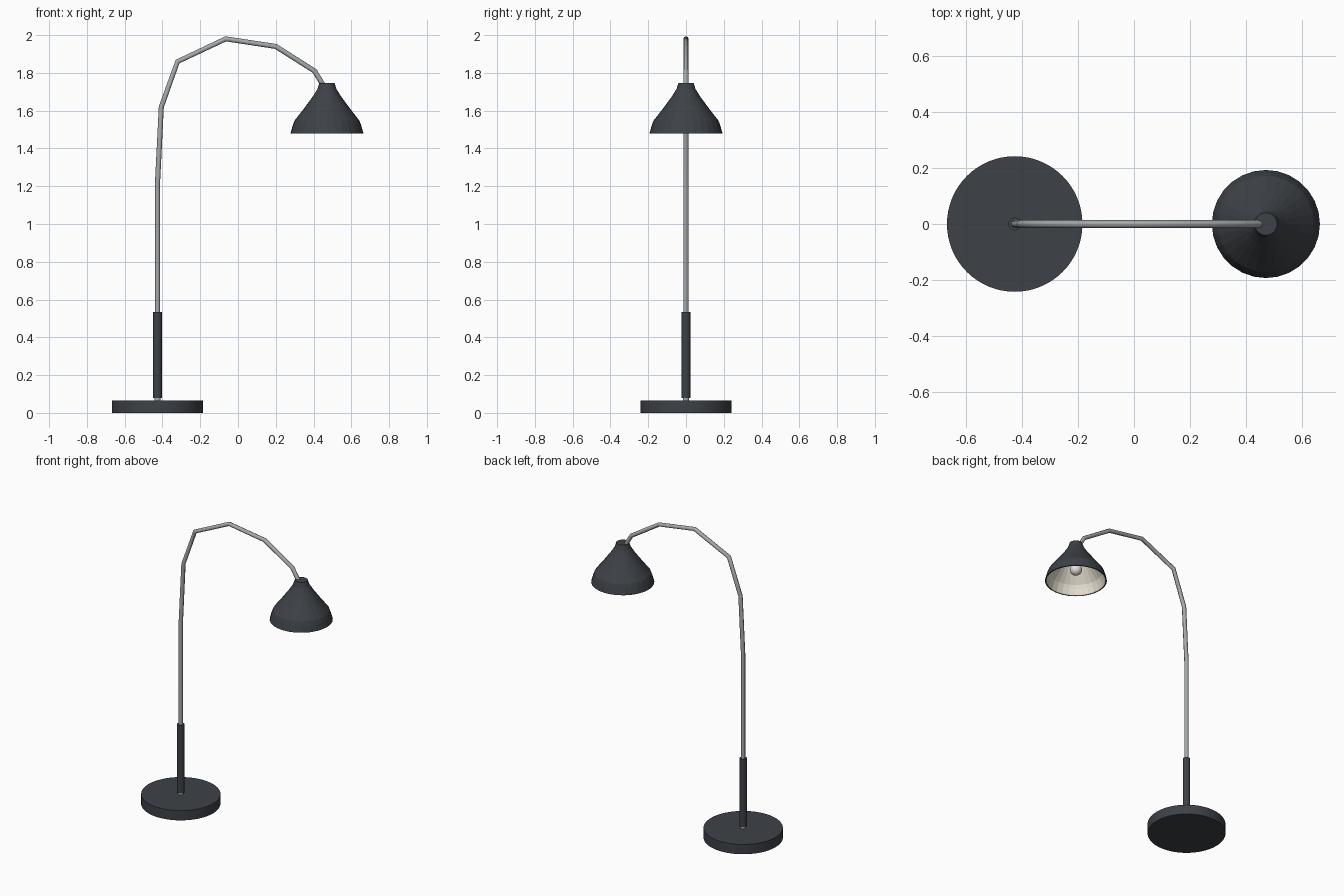
import bpy, bmesh, math

cube = bpy.data.objects.get("Cube")
if cube:
    bpy.data.objects.remove(cube, do_unlink=True)


def material(name, color, metallic=0.0, roughness=0.6):
    m = bpy.data.materials.new(name)
    m.use_nodes = True
    m.diffuse_color = (*color, 1)
    shader = m.node_tree.nodes["Principled BSDF"]
    shader.inputs["Base Color"].default_value = (*color, 1)
    shader.inputs["Metallic"].default_value = metallic
    shader.inputs["Roughness"].default_value = roughness
    return m


charcoal = material("charcoal paint", (0.047, 0.053, 0.062))
steel = material("brushed steel", (0.38, 0.40, 0.41))
cream = material("cream lining", (0.80, 0.75, 0.64))
glass = material("bulb white", (0.78, 0.75, 0.70))


def finish(obj, angle=None):
    bpy.ops.object.select_all(action="DESELECT")
    obj.select_set(True)
    bpy.context.view_layer.objects.active = obj
    if angle:
        bpy.ops.object.shade_smooth_by_angle(angle=math.radians(angle))


def lathe(name, x, profile, sides, mats, smooth=30, lining_from=None):
    """Revolve (radius, z) points about a vertical axis at x."""
    bm = bmesh.new()
    rings = []
    for r, z in profile:
        if r == 0:
            rings.append([bm.verts.new((x, 0, z))] * sides)
        else:
            turn = [2 * math.pi * i / sides for i in range(sides)]
            rings.append([bm.verts.new((x + r * math.cos(a), r * math.sin(a), z)) for a in turn])
    for k, (low, high) in enumerate(zip(rings, rings[1:])):
        for i in range(sides):
            j = (i + 1) % sides
            corners = list(dict.fromkeys((low[i], low[j], high[j], high[i])))
            face = bm.faces.new(corners)
            face.material_index = int(lining_from is not None and k >= lining_from)
    bmesh.ops.recalc_face_normals(bm, faces=bm.faces)
    mesh = bpy.data.meshes.new(name)
    bm.to_mesh(mesh)
    bm.free()
    for m in mats:
        mesh.materials.append(m)
    obj = bpy.data.objects.new(name, mesh)
    bpy.context.collection.objects.link(obj)
    finish(obj, smooth)
    return obj


def cylinder(name, x, radius, bottom, top, sides, mat):
    return lathe(name, x, [(0, bottom), (radius, bottom), (radius, top), (0, top)], sides, [mat])


POST_X, SHADE_X = -0.426, 0.471

# Foot, collar and handle
cylinder("base", POST_X, 0.242, 0, 0.066, 64, charcoal)
cylinder("collar", POST_X, 0.017, 0.06, 0.085, 16, steel)
cylinder("handle", POST_X, 0.023, 0.08, 0.535, 20, charcoal)

# Bent arm
path = [(POST_X, 0.07), (POST_X, 1.22), (-0.406, 1.62), (-0.32, 1.86), (-0.065, 1.98),
        (0.2, 1.94), (0.405, 1.81), (0.466, 1.71)]
curve = bpy.data.curves.new("arm", "CURVE")
curve.dimensions = "3D"
curve.bevel_depth = 0.0135
curve.bevel_resolution = 2
curve.use_fill_caps = True
spline = curve.splines.new("POLY")
spline.points.add(len(path) - 1)
for point, (x, z) in zip(spline.points, path):
    point.co = (x, 0, z, 1)
curve.materials.append(steel)
arm = bpy.data.objects.new("arm", curve)
bpy.context.collection.objects.link(arm)
finish(arm)
bpy.ops.object.convert(target="MESH")
finish(bpy.context.object, 50)

# Shade with a cream lining
outer = [(0, 1.747), (0.04, 1.747), (0.05, 1.715), (0.075, 1.675), (0.125, 1.607),
         (0.172, 1.547), (0.182, 1.52), (0.193, 1.48)]
wall = 0.008
inner = [(r - wall, z - wall / 2) for r, z in reversed(outer[1:-1])]
lining = [(0.193 - wall, 1.48)] + inner + [(0, inner[-1][1])]
lathe("shade", SHADE_X, outer + lining, 28, [charcoal, cream], smooth=None, lining_from=len(outer))

# Bulb and its socket
cylinder("bulb_socket", SHADE_X, 0.02, 1.59, 1.73, 16, charcoal)
arc = [math.pi * i / 10 for i in range(11)]
bulb = [(0.038 * math.sin(a) if 0 < i < 10 else 0, 1.56 - 0.038 * math.cos(a)) for i, a in enumerate(arc)]
lathe("bulb", SHADE_X, bulb, 20, [glass], smooth=60)
